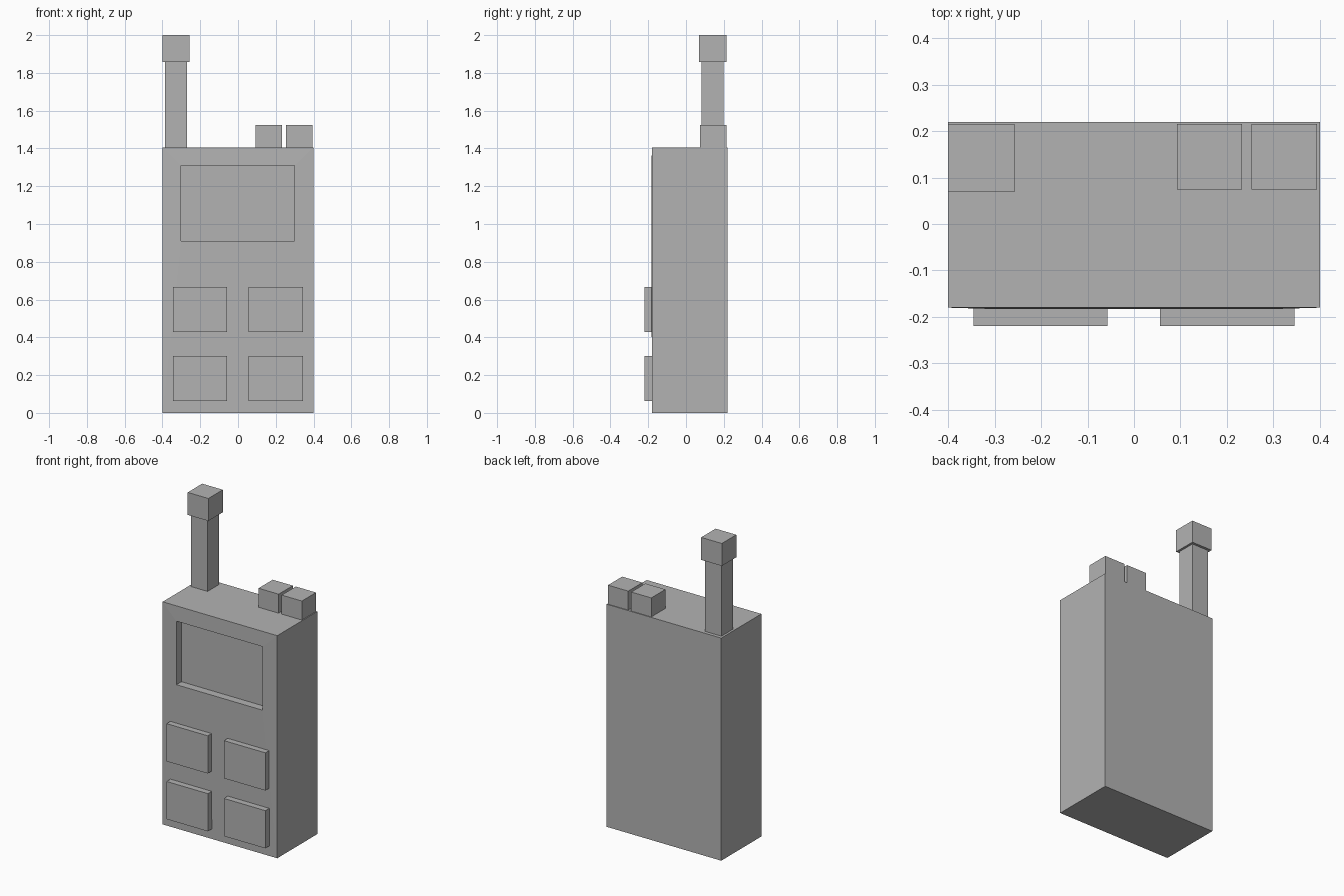
import bpy
import bmesh

if "Cube" in bpy.data.objects:
    bpy.data.objects.remove(bpy.data.objects["Cube"])

grey = bpy.data.materials.new("plain grey")
grey.diffuse_color = (0.45, 0.45, 0.45, 1)
grey.use_nodes = True
grey.node_tree.nodes["Principled BSDF"].inputs["Base Color"].default_value = grey.diffuse_color


def finish(name, bm):
    """Turn a bmesh into a named flat-shaded object."""
    bmesh.ops.recalc_face_normals(bm, faces=bm.faces)
    mesh = bpy.data.meshes.new(name)
    bm.to_mesh(mesh)
    bm.free()
    mesh.materials.append(grey)
    obj = bpy.data.objects.new(name, mesh)
    bpy.context.collection.objects.link(obj)
    return obj


def box(name, x, y, z):
    """Box from (min, max) ranges on each axis."""
    bm = bmesh.new()
    bmesh.ops.create_cube(bm, size=1)
    for v in bm.verts:
        v.co = [r[0] if c < 0 else r[1] for c, r in zip(v.co, (x, y, z))]
    return finish(name, bm)


# Body: rectangular loops from the back, round the front edge, into the screen recess
BODY = (-0.40, 0.40, 0.0, 1.405)
SCREEN = (-0.302, 0.30, 0.909, 1.31)
bm = bmesh.new()
loops = []
for (x0, x1, z0, z1), y in ((BODY, 0.22), (BODY, -0.18), (SCREEN, -0.183), (SCREEN, -0.133)):
    loops.append([bm.verts.new((x, y, z)) for x, z in ((x0, z0), (x1, z0), (x1, z1), (x0, z1))])
for a, b in zip(loops, loops[1:]):
    for i in range(4):
        j = (i + 1) % 4
        bm.faces.new((a[i], a[j], b[j], b[i]))
bm.faces.new(loops[0])
bm.faces.new(loops[-1])
finish("body", bm)

# Keypad: two rows of two raised buttons
for row, z in (("lower", (0.063, 0.301)), ("upper", (0.428, 0.666))):
    for side, x in (("left", (-0.345, -0.057)), ("right", (0.056, 0.345))):
        box(f"{row}_{side}_button", x, (-0.22, -0.175), z)

# Antenna with a wider square cap
box("antenna", (-0.386, -0.27), (0.082, 0.198), (1.40, 1.87))
box("antenna_cap", (-0.40, -0.256), (0.07, 0.214), (1.858, 2.0))

# Two knobs on the top
for side, x in (("left", (0.092, 0.232)), ("right", (0.253, 0.394))):
    box(f"{side}_knob", x, (0.074, 0.215), (1.40, 1.525))
